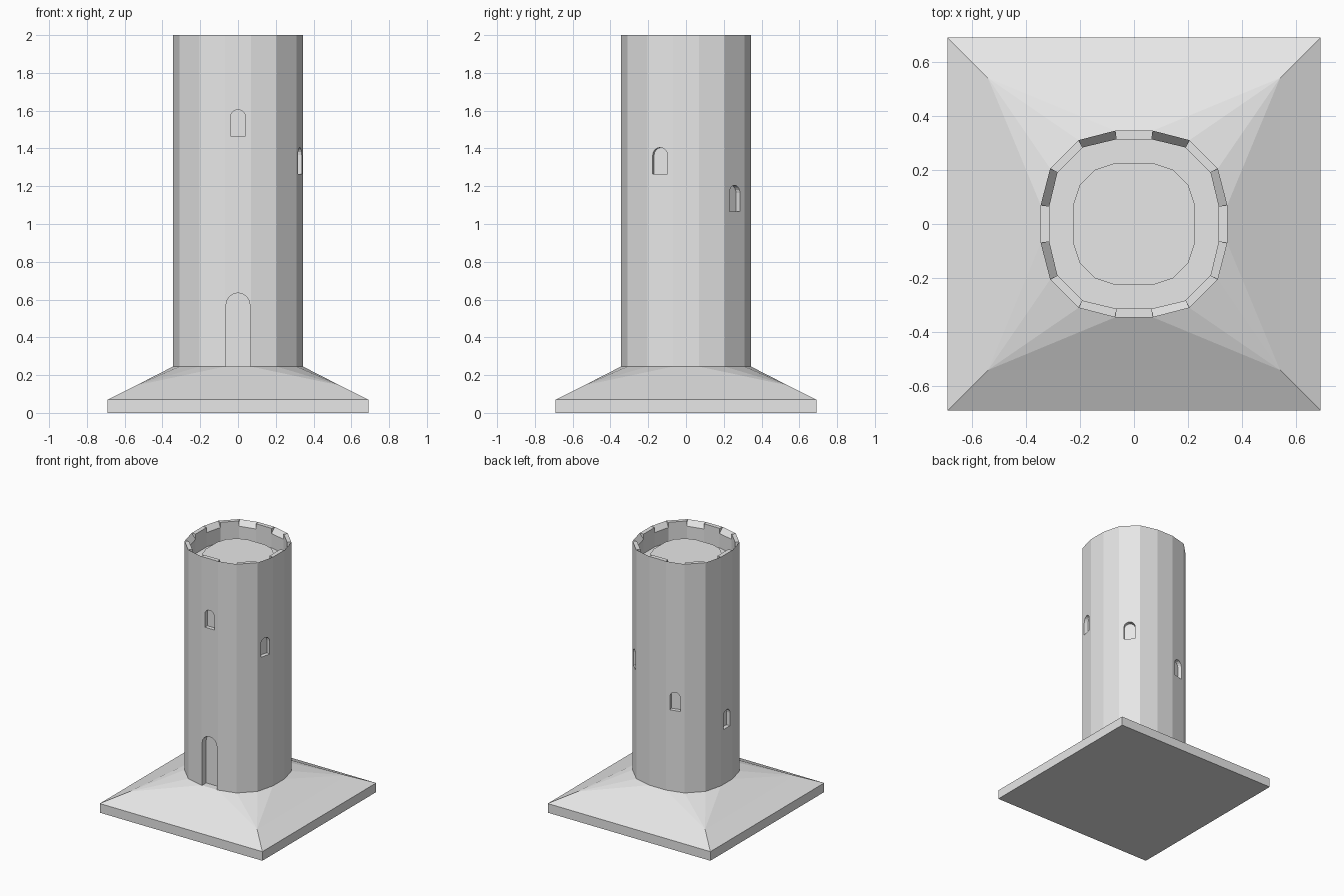
import bpy, bmesh, math
from mathutils import Vector

cube = bpy.data.objects.get("Cube")
if cube:
    bpy.data.objects.remove(cube, do_unlink=True)

stone = bpy.data.materials.new("pale_grey_stone")
stone.use_nodes = True
GREY = (0.8, 0.8, 0.8, 1)
stone.diffuse_color = GREY
stone.node_tree.nodes["Principled BSDF"].inputs["Base Color"].default_value = GREY


def outline(a, b, c, d):
    """Sixteen-point rounded outline, mirrored about each diagonal."""
    quarter = [(a, b), (c, d), (d, c), (b, a)]
    points = []
    for turn in range(4):
        points += quarter
        quarter = [(-y, x) for x, y in quarter]
    return points


def ring(bm, points, z):
    return [bm.verts.new((x, y, z)) for x, y in points]


def bridge(bm, low, high):
    n = len(low)
    for i in range(n):
        j = (i + 1) % n
        bm.faces.new((low[i], low[j], high[j], high[i]))


def finish(bm, name):
    bmesh.ops.recalc_face_normals(bm, faces=bm.faces)
    mesh = bpy.data.meshes.new(name)
    bm.to_mesh(mesh)
    bm.free()
    mesh.materials.append(stone)
    obj = bpy.data.objects.new(name, mesh)
    bpy.context.collection.objects.link(obj)
    return obj


WALL = outline(0.345, 0.07, 0.31, 0.205)
INNER = outline(0.313, 0.066, 0.283, 0.19)
DECK = outline(0.225, 0.07, 0.2, 0.145)
FOOT, TOP, LIP = 0.245, 2.0, 1.96
N = len(WALL)

# Tower shaft
bm = bmesh.new()
bottom = ring(bm, WALL, 0.2)
outer = ring(bm, WALL, TOP)
bm.faces.new(bottom)
bridge(bm, bottom, outer)

# Rim: level blocks alternating with inward slopes
crest = ring(bm, INNER, TOP)
lip = ring(bm, INNER, LIP)
for i in range(N):
    j = (i + 1) % N
    if i % 2:
        bm.faces.new((outer[i], outer[j], crest[j], crest[i]))
        bm.faces.new((crest[i], crest[j], lip[j], lip[i]))
    else:
        bm.faces.new((outer[i], outer[j], lip[j], lip[i]))
    bm.faces.new((outer[i], crest[i], lip[i]))

# Sunken walkway and raised deck inside the rim
walk = ring(bm, INNER, 1.85)
deck_foot = ring(bm, DECK, 1.85)
deck_top = ring(bm, DECK, 1.91)
bridge(bm, lip, walk)
bridge(bm, walk, deck_foot)
bridge(bm, deck_foot, deck_top)
bm.faces.new(deck_top)
tower = finish(bm, "tower")


def add_niche(bm, facet, z, width, height, depth):
    """Arched prism pushed into the middle of one wall facet."""
    p, q = (Vector((*WALL[k % N], 0)) for k in (facet, facet + 1))
    side = (q - p).normalized()
    out = Vector((side.y, -side.x, 0))
    r = width / 2
    profile = [(-r, 0), (r, 0)]
    for k in range(9):
        t = math.pi * k / 8
        profile.append((r * math.cos(t), height - r + r * math.sin(t)))
    caps = []
    for push in (-depth, 0.05):
        base = (p + q) / 2 + out * push
        caps.append([bm.verts.new(base + side * u + Vector((0, 0, z + v)))
                     for u, v in profile])
    bm.faces.new(caps[0])
    bm.faces.new(caps[1])
    bridge(bm, *caps)


# Doorway and five windows winding down around the tower
bm = bmesh.new()
add_niche(bm, 11, FOOT, 0.126, 0.39, 0.05)
for step, facet in enumerate((11, 14, 1, 4, 7)):
    add_niche(bm, facet, 1.465 - 0.2 * step, 0.08, 0.14, 0.03)
cutter = finish(bm, "niche_cutter")
cutter.hide_render = True

cut = tower.modifiers.new("niches", "BOOLEAN")
cut.operation = "DIFFERENCE"
cut.solver = "EXACT"
cut.object = cutter
bpy.context.view_layer.update()
graph = bpy.context.evaluated_depsgraph_get()
carved = bpy.data.meshes.new_from_object(tower.evaluated_get(graph))
tower.modifiers.clear()
tower.data = carved
bpy.data.objects.remove(cutter, do_unlink=True)

# Square plinth, sloping up to the foot of the tower
bm = bmesh.new()


def square(half, z):
    return ring(bm, [(half, half), (-half, half), (-half, -half), (half, -half)], z)


ground = square(0.69, 0)
edge = square(0.69, 0.07)
shoulder = square(0.54, 0.145)
collar = ring(bm, WALL, FOOT)
bm.faces.new(ground)
bridge(bm, ground, edge)
bridge(bm, edge, shoulder)
for c in range(4):
    first = 4 * c
    for k in range(first, first + 3):
        bm.faces.new((shoulder[c], collar[k + 1], collar[k]))
    bm.faces.new((shoulder[c], shoulder[(c + 1) % 4],
                  collar[(first + 4) % N], collar[first + 3]))
finish(bm, "plinth")
